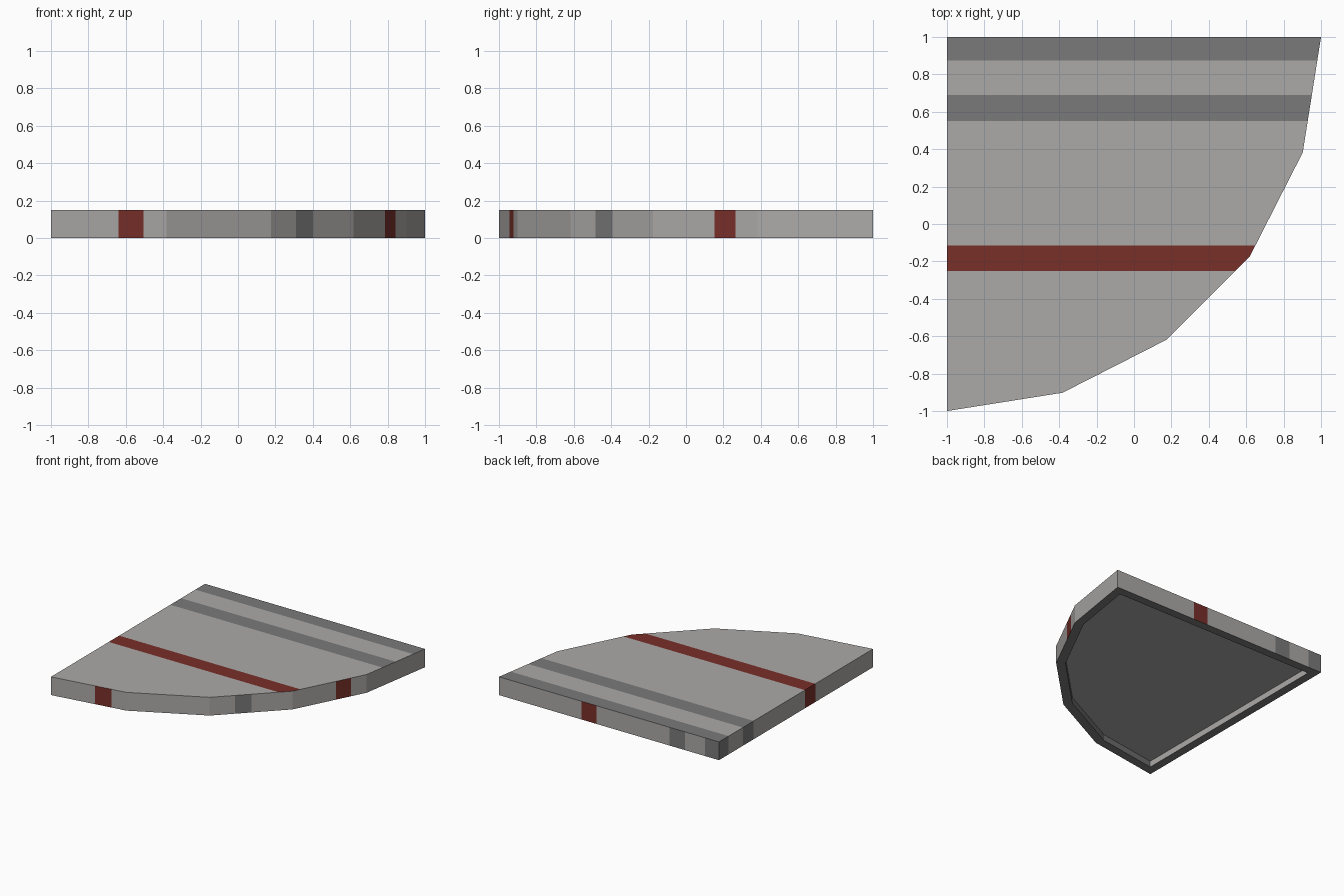
import bpy, bmesh, math
from mathutils import Vector

if "Cube" in bpy.data.objects:
    bpy.data.objects.remove(bpy.data.objects["Cube"])

H, RIM, DEPTH = 0.15, 0.07, 0.05
LIGHT, DARK, RED = 0, 1, 2


def mat(name, rgb):
    m = bpy.data.materials.new(name)
    m.diffuse_color = (*rgb, 1)
    m.use_nodes = True
    m.node_tree.nodes["Principled BSDF"].inputs["Base Color"].default_value = m.diffuse_color
    return m


mats = [mat("light grey", (0.41, 0.40, 0.39)),
        mat("dark grey", (0.195, 0.195, 0.195)),
        mat("brick red", (0.19, 0.029, 0.022))]

# Quarter-disc outline: corner plus a five-segment arc
outline = [(-1, 1)] + [(-1 + 2 * math.cos(math.radians(a)), 1 + 2 * math.sin(math.radians(a)))
                       for a in range(-90, 1, 18)]

bm = bmesh.new()
base = bm.faces.new([bm.verts.new((x, y, 0)) for x, y in outline])
ext = bmesh.ops.extrude_face_region(bm, geom=[base], use_keep_orig=True)
bmesh.ops.translate(bm, vec=(0, 0, H), verts=[v for v in ext["geom"] if isinstance(v, bmesh.types.BMVert)])
bmesh.ops.recalc_face_normals(bm, faces=bm.faces)

# Hollow underside with a dark rim
bottom = next(f for f in bm.faces if f.normal.z < -0.9)
rim = bmesh.ops.inset_region(bm, faces=[bottom], thickness=RIM, use_even_offset=True)["faces"]
for f in rim:
    f.material_index = DARK
walls = bmesh.ops.inset_region(bm, faces=[bottom], thickness=0, depth=-DEPTH)["faces"]
bm.normal_update()
for f in walls:
    f.material_index = LIGHT if f.normal.x > 0.9 else DARK
bottom.material_index = LIGHT
inner = set(rim + walls + [bottom])


def stripe(normal, axis, lo, hi, colour):
    """Cut a band into the outer face with this normal and paint it."""
    n = Vector(normal).normalized()

    def picked():
        return [f for f in bm.faces if f not in inner and f.normal.dot(n) > 0.99]
    for value in (lo, hi):
        faces = picked()
        edges = {e for f in faces for e in f.edges}
        verts = {v for f in faces for v in f.verts}
        co, no = Vector((0, 0, 0)), Vector((0, 0, 0))
        co[axis], no[axis] = value, 1
        bmesh.ops.bisect_plane(bm, geom=faces + list(edges) + list(verts),
                               dist=1e-5, plane_co=co, plane_no=no)
    bm.normal_update()
    for f in picked():
        if lo < f.calc_center_median()[axis] < hi:
            f.material_index = colour


def arc_normal(deg):
    return (math.cos(math.radians(deg)), math.sin(math.radians(deg)), 0)


# Matching bands on the top and the two straight sides
for lo, hi, colour in ((0.875, 1.1, DARK), (0.55, 0.69, DARK), (-0.25, -0.115, RED)):
    stripe((0, 0, 1), 1, lo, hi, colour)
    stripe((-1, 0, 0), 1, lo, hi, colour)
    stripe((0, 1, 0), 0, -hi, -lo, colour)

# Single bands on the curved side
stripe(arc_normal(-81), 0, -0.64, -0.505, RED)
stripe(arc_normal(-45), 0, 0.31, 0.40, DARK)
stripe(arc_normal(-27), 0, 0.785, 0.842, RED)

mesh = bpy.data.meshes.new("quarter_round_plate")
bm.to_mesh(mesh)
bm.free()
for m in mats:
    mesh.materials.append(m)
bpy.context.collection.objects.link(bpy.data.objects.new("quarter_round_plate", mesh))
